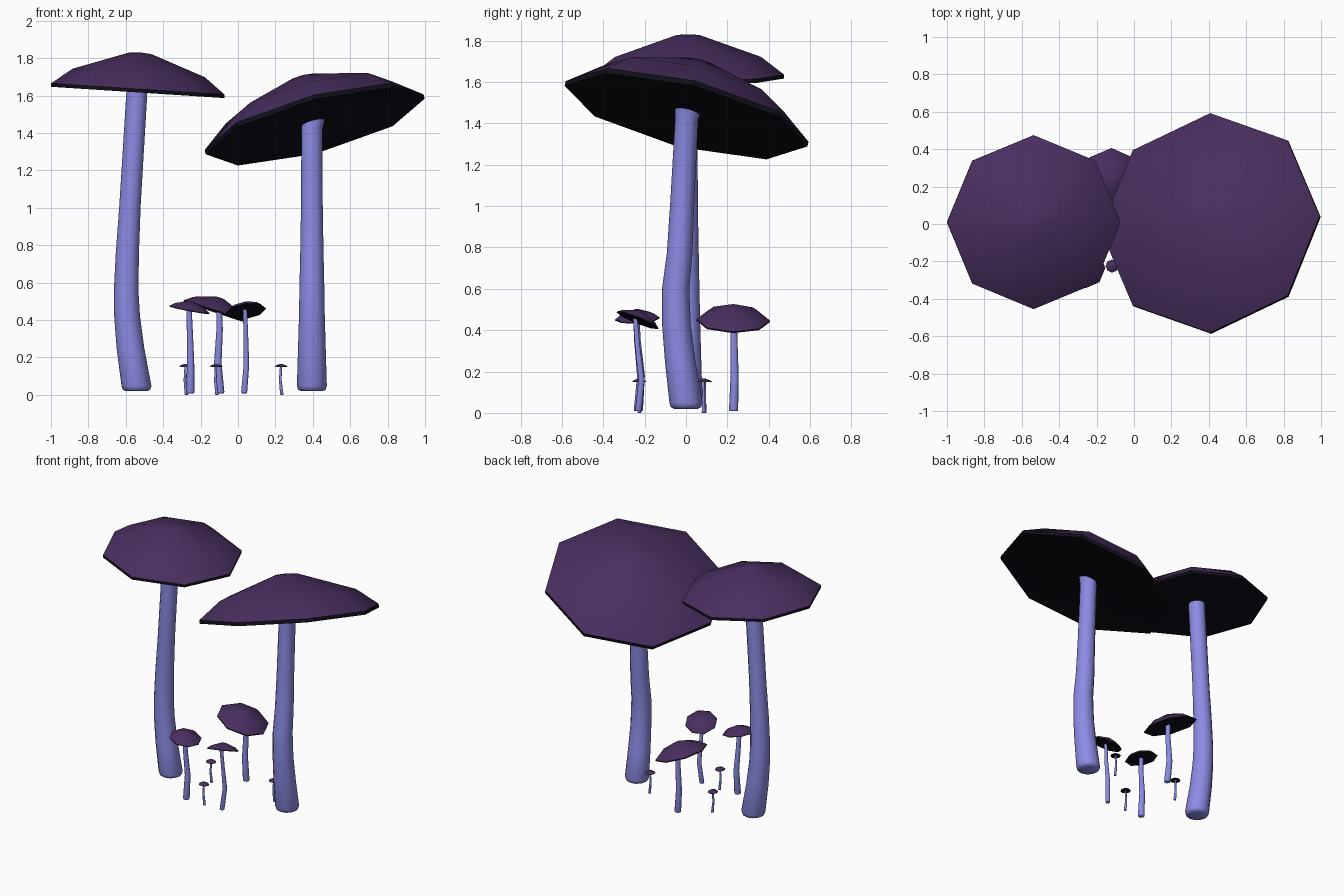
import bpy, bmesh, math
from mathutils import Vector

if "Cube" in bpy.data.objects:
    bpy.data.objects.remove(bpy.data.objects["Cube"])


def material(name, rgb):
    m = bpy.data.materials.new(name)
    m.diffuse_color = (*rgb, 1)
    m.use_nodes = True
    m.node_tree.nodes["Principled BSDF"].inputs["Base Color"].default_value = m.diffuse_color
    return m


TOP = material("cap_purple", (0.066, 0.028, 0.115))
UNDER = material("gill_dark", (0.005, 0.005, 0.010))
STEM = material("stem_lilac", (0.26, 0.26, 0.78))


def finish(bm, name, mats, angle):
    bmesh.ops.recalc_face_normals(bm, faces=bm.faces)
    me = bpy.data.meshes.new(name)
    bm.to_mesh(me)
    bm.free()
    for m in mats:
        me.materials.append(m)
    ob = bpy.data.objects.new(name, me)
    bpy.context.collection.objects.link(ob)
    bpy.ops.object.select_all(action='DESELECT')
    bpy.context.view_layer.objects.active = ob
    ob.select_set(True)
    bpy.ops.object.shade_smooth_by_angle(angle=math.radians(angle))


def frame(normal):
    n = Vector(normal).normalized()
    x = (Vector((1, 0, 0)) - n * n.x).normalized()
    return x, n.cross(x), n


def loft(bm, rings, sides):
    """rings: (centre, radius, normal); returns side faces per band and vertex loops."""
    loops, bands = [], []
    for c, r, n in rings:
        x, y, _ = frame(n)
        loops.append([bm.verts.new(Vector(c) + r * (x * math.cos(a) + y * math.sin(a)))
                      for a in (2 * math.pi * i / sides for i in range(sides))])
    for a, b in zip(loops, loops[1:]):
        bands.append([bm.faces.new((a[i], a[(i + 1) % sides], b[(i + 1) % sides], b[i]))
                      for i in range(sides)])
    return loops, bands


def fan(bm, loop, tip):
    v = bm.verts.new(tip)
    return [bm.faces.new((loop[i], loop[(i + 1) % len(loop)], v)) for i in range(len(loop))]


# Octagonal faceted cap: (radius, height) profile in units of the rim radius
PROFILE = [(1, 0), (1, 0.04), (0.76, 0.225), (0.13, 0.45)]


def cap(name, centre, radius, normal):
    bm = bmesh.new()
    c, n = Vector(centre), Vector(normal).normalized()
    loops, bands = loft(bm, [(c + n * h * radius, r * radius, n) for r, h in PROFILE], 8)
    fan(bm, loops[-1], c + n * 0.46 * radius)
    for f in bands[0] + fan(bm, loops[0], c + n * 0.04 * radius):
        f.material_index = 1
    finish(bm, name, [TOP, UNDER], 40)


# Tapered bent stem with a rounded foot; its top ring follows the cap tilt
def stem(name, path, normal):
    bm = bmesh.new()
    (x, y, z, r) = path[0]
    up = (0, 0, 1)
    rings = [((x, y, z), r * 0.72, up), ((x, y, z + r * 0.1), r * 0.92, up),
             ((x, y, z + r * 0.35), r, up)]
    rings += [((a, b, h), q, up) for a, b, h, q in path[1:-1]]
    a, b, h, q = path[-1]
    rings.append(((a, b, h), q, normal))
    loops, _ = loft(bm, rings, 12)
    bm.faces.new(loops[0])
    bm.faces.new(loops[-1])
    finish(bm, name, [STEM], 50)


# name, cap centre, cap radius, cap normal, stem path (x, y, z, radius)
MUSHROOMS = [
    ("large_left", (-0.537, 0.01, 1.617), 0.465, (0.065, 0, 1),
     [(-0.543, 0, 0.02, 0.08), (-0.575, 0, 0.25, 0.074), (-0.593, 0, 0.42, 0.069),
      (-0.598, 0, 0.55, 0.066), (-0.592, 0, 0.75, 0.062), (-0.577, 0, 1.02, 0.057),
      (-0.54, 0, 1.63, 0.056)]),
    ("large_right", (0.413, 0, 1.435), 0.605, (-0.27, 0.25, 1),
     [(0.395, 0, 0.02, 0.08), (0.395, -0.028, 0.25, 0.074), (0.395, -0.046, 0.42, 0.069),
      (0.395, -0.05, 0.6, 0.066), (0.395, -0.031, 0.77, 0.062), (0.395, -0.018, 1.02, 0.058),
      (0.395, 0.003, 1.42, 0.056), (0.405, 0.01, 1.47, 0.066)]),
    ("medium_left", (-0.26, -0.235, 0.452), 0.108, (0.19, -0.05, 1),
     [(-0.255, -0.23, 0.008, 0.022), (-0.253, -0.218, 0.18, 0.019),
      (-0.258, -0.235, 0.35, 0.016), (-0.262, -0.24, 0.46, 0.015)]),
    ("medium_back", (-0.122, 0.228, 0.443), 0.178, (0.34, 0.02, 1),
     [(-0.095, 0.23, 0.008, 0.022), (-0.108, 0.235, 0.17, 0.02),
      (-0.098, 0.232, 0.35, 0.017), (-0.1, 0.23, 0.445, 0.016)]),
    ("medium_right", (0.042, -0.235, 0.446), 0.108, (-0.15, 0.4, 1),
     [(0.033, -0.23, 0.008, 0.016), (0.045, -0.215, 0.16, 0.015),
      (0.042, -0.235, 0.33, 0.012), (0.037, -0.245, 0.455, 0.012)]),
]
# Tiny sprouts share one shape
for label, x, y in (("left", -0.28, 0.09), ("front", -0.117, -0.225), ("right", 0.23, 0.085)):
    MUSHROOMS.append(("tiny_" + label, (x, y, 0.15), 0.035, (0.03, 0.02, 1),
                      [(x + 0.004, y, 0, 0.009), (x - 0.004, y, 0.08, 0.007),
                       (x, y, 0.152, 0.006)]))

for name, centre, radius, normal, path in MUSHROOMS:
    cap(name + "_cap", centre, radius, normal)
    stem(name + "_stem", path, normal)
